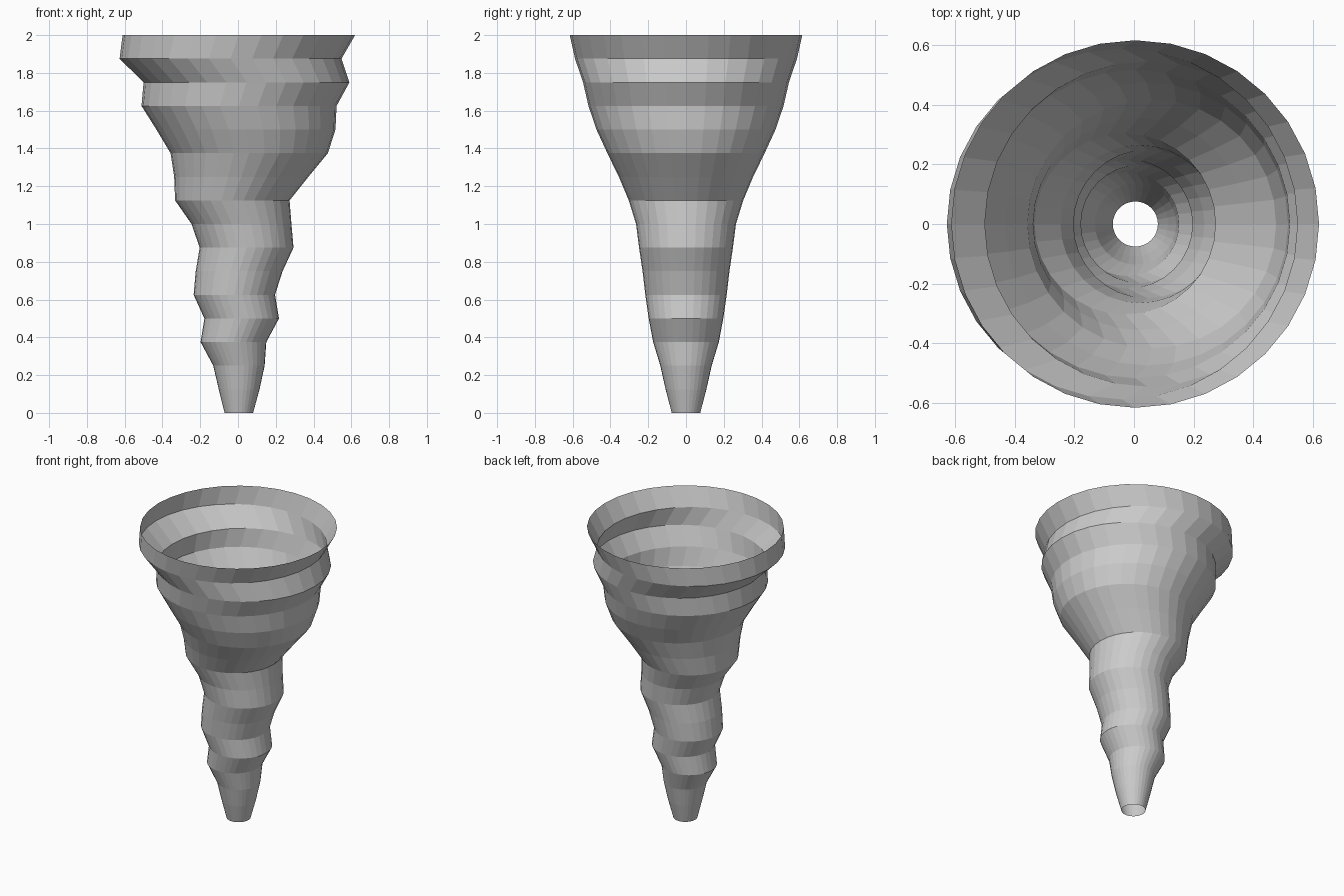
import bpy, bmesh
from math import cos, sin, pi

if "Cube" in bpy.data.objects:
    bpy.data.objects.remove(bpy.data.objects["Cube"])

SIDES = 32
STEP = 0.125
# (left x, right x) of each ring, evenly spaced from tip to mouth
RINGS = [(-.071, .08), (-.102, .114), (-.131, .141), (-.198, .15),
         (-.178, .217), (-.235, .196), (-.224, .236), (-.203, .294),
         (-.246, .283), (-.333, .273), (-.338, .373), (-.357, .476),
         (-.432, .516), (-.511, .522), (-.5, .59), (-.627, .548),
         (-.611, .62)]


def ring(bm, z, left, right):
    c, r = (left + right) / 2, (right - left) / 2
    return [bm.verts.new((c + r * cos(2 * pi * k / SIDES),
                          r * sin(2 * pi * k / SIDES), z))
            for k in range(SIDES)]


# Open wobbling funnel: sideways-shifted rings bridged by flat quads
bm = bmesh.new()
rows = [ring(bm, i * STEP, a, b) for i, (a, b) in enumerate(RINGS)]
for lo, hi in zip(rows, rows[1:]):
    for k in range(SIDES):
        n = (k + 1) % SIDES
        bm.faces.new((lo[k], lo[n], hi[n], hi[k]))
mesh = bpy.data.meshes.new("whirlwind_funnel")
bm.to_mesh(mesh)
bm.free()
bpy.context.collection.objects.link(bpy.data.objects.new("whirlwind_funnel", mesh))
